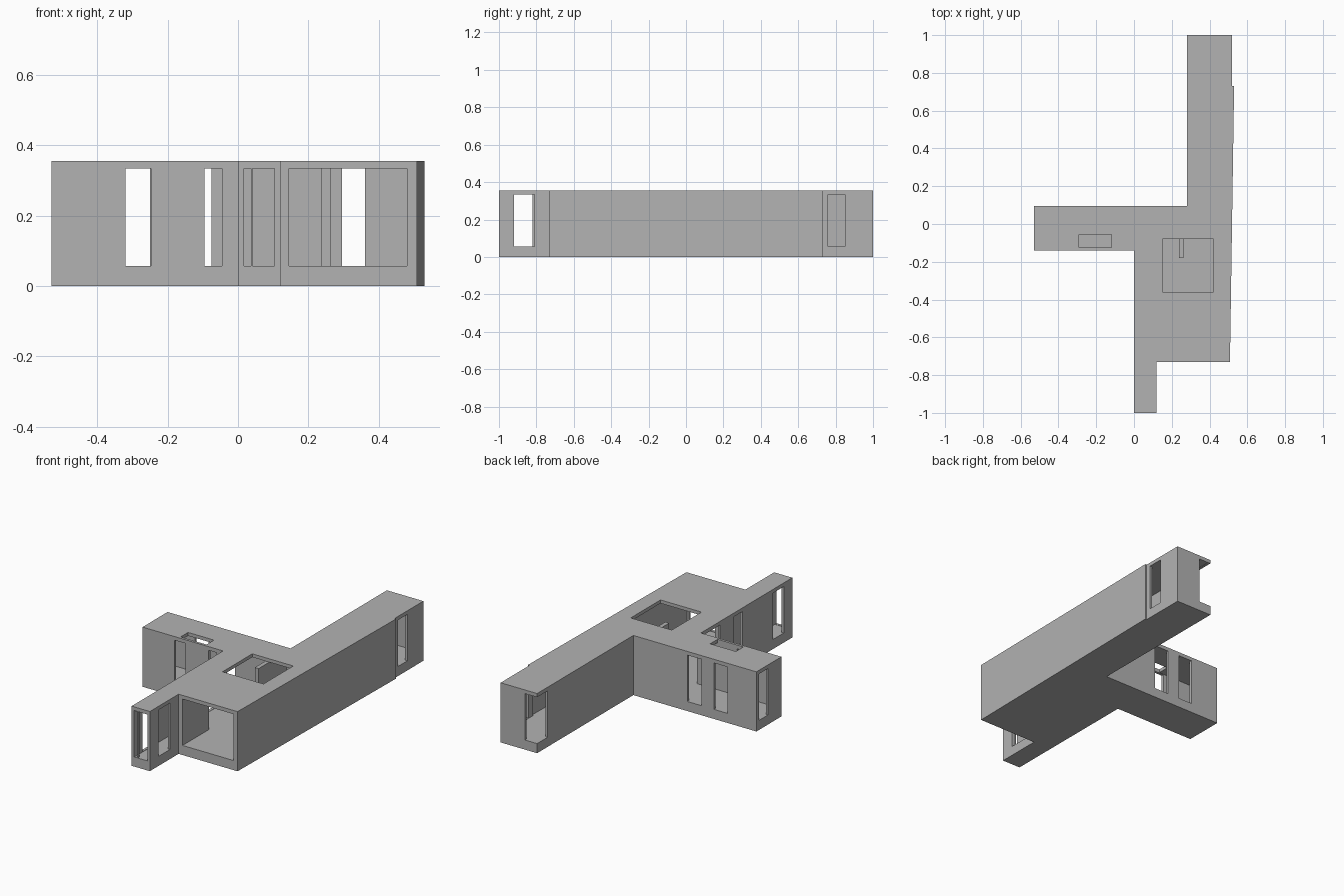
import bpy, bmesh
from mathutils import Vector

cube = bpy.data.objects.get("Cube")
if cube:
    bpy.data.objects.remove(cube, do_unlink=True)

HEIGHT, FLOOR, CEILING, WALL = 0.355, 0.055, 0.335, 0.015
SILL, HEAD = FLOOR + 0.002, CEILING - 0.002

grey = bpy.data.materials.new("warm_grey")
grey.use_nodes = True
grey.diffuse_color = (0.45, 0.45, 0.45, 1)
grey.node_tree.nodes["Principled BSDF"].inputs["Base Color"].default_value = (0.45, 0.45, 0.45, 1)


def prism(name, outline, z0, z1):
    """Upright solid from a counter-clockwise plan outline."""
    bm = bmesh.new()
    base = bm.faces.new([bm.verts.new((x, y, z0)) for x, y in outline])
    top = bmesh.ops.extrude_face_region(bm, geom=[base])["geom"]
    bmesh.ops.translate(bm, vec=(0, 0, z1 - z0),
                        verts=[v for v in top if isinstance(v, bmesh.types.BMVert)])
    bmesh.ops.recalc_face_normals(bm, faces=bm.faces)
    mesh = bpy.data.meshes.new(name)
    bm.to_mesh(mesh)
    bm.free()
    mesh.materials.append(grey)
    obj = bpy.data.objects.new(name, mesh)
    bpy.context.collection.objects.link(obj)
    return obj


def block(name, x0, x1, y0, y1, z0, z1):
    return prism(name, [(x0, y0), (x1, y0), (x1, y1), (x0, y1)], z0, z1)


def inset(outline, d):
    """Plan outline moved inwards by d with mitred corners."""
    pts = [Vector(p) for p in outline]
    result = []
    for i, p in enumerate(pts):
        a = (p - pts[i - 1]).normalized()
        b = (pts[(i + 1) % len(pts)] - p).normalized()
        na, nb = Vector((-a.y, a.x)), Vector((-b.y, b.x))
        result.append(tuple(p + (na + nb) * d / (1 + na.dot(nb))))
    return result


def cut(target, cutter):
    cutter.hide_render = True
    mod = target.modifiers.new("cut", 'BOOLEAN')
    mod.operation, mod.solver, mod.object = 'DIFFERENCE', 'EXACT', cutter
    bpy.context.view_layer.objects.active = target
    bpy.ops.object.modifier_apply(modifier=mod.name)
    bpy.data.objects.remove(cutter, do_unlink=True)


# Building shell: plan with a west wing, a north arm and a narrow south porch
plan = [(0, -1), (0.12, -1), (0.12, -0.73), (0.508, -0.73), (0.53, 0.73), (0.52, 0.73),
        (0.52, 1), (0.28, 1), (0.28, 0.095), (-0.53, 0.095), (-0.53, -0.14), (0, -0.14)]
shell = prism("building_shell", plan, 0, HEIGHT)
cut(shell, prism("interior_cutter", inset(plan, WALL), FLOOR, CEILING))

# Windows and doors as x and y ranges through the walls
openings = [
    (0.145, 0.48, -0.78, -0.68),    # wide south opening
    (0.017, 0.103, -1.05, -0.95),   # porch end
    (0.09, 0.15, -0.92, -0.81),     # porch east
    (-0.05, 0.05, -0.92, -0.82),    # porch west
    (-0.05, 0.05, -0.53, -0.45),    # hall west
    (-0.05, 0.05, -0.32, -0.18),
    (-0.32, -0.247, -0.19, -0.10),  # wing south
    (-0.095, -0.045, -0.19, -0.10),
    (-0.34, -0.25, 0.05, 0.14),     # wing north
    (-0.17, -0.075, 0.05, 0.14),
    (-0.58, -0.48, -0.015, 0.07),   # wing end
    (0.48, 0.58, 0.76, 0.85),       # north arm east
    (0.24, 0.36, 0.90, 1.05),       # north arm corner window
]
for x0, x1, y0, y1 in openings:
    cut(shell, block("opening_cutter", x0, x1, y0, y1, SILL, HEAD))

# Roof lights
for x0, x1, y0, y1 in [(0.15, 0.42, -0.36, -0.08), (-0.29, -0.12, -0.125, -0.055)]:
    cut(shell, block("roof_light_cutter", x0, x1, y0, y1, CEILING - 0.02, HEIGHT + 0.05))

# Inner partitions and the slim porch post
block("hall_partition", 0.12, 0.144, -0.72, -0.48, FLOOR, CEILING)
block("roof_light_partition", 0.237, 0.262, -0.18, 0.085, FLOOR, CEILING)
block("porch_post", 0.037, 0.041, -0.998, -0.985, FLOOR, CEILING)
